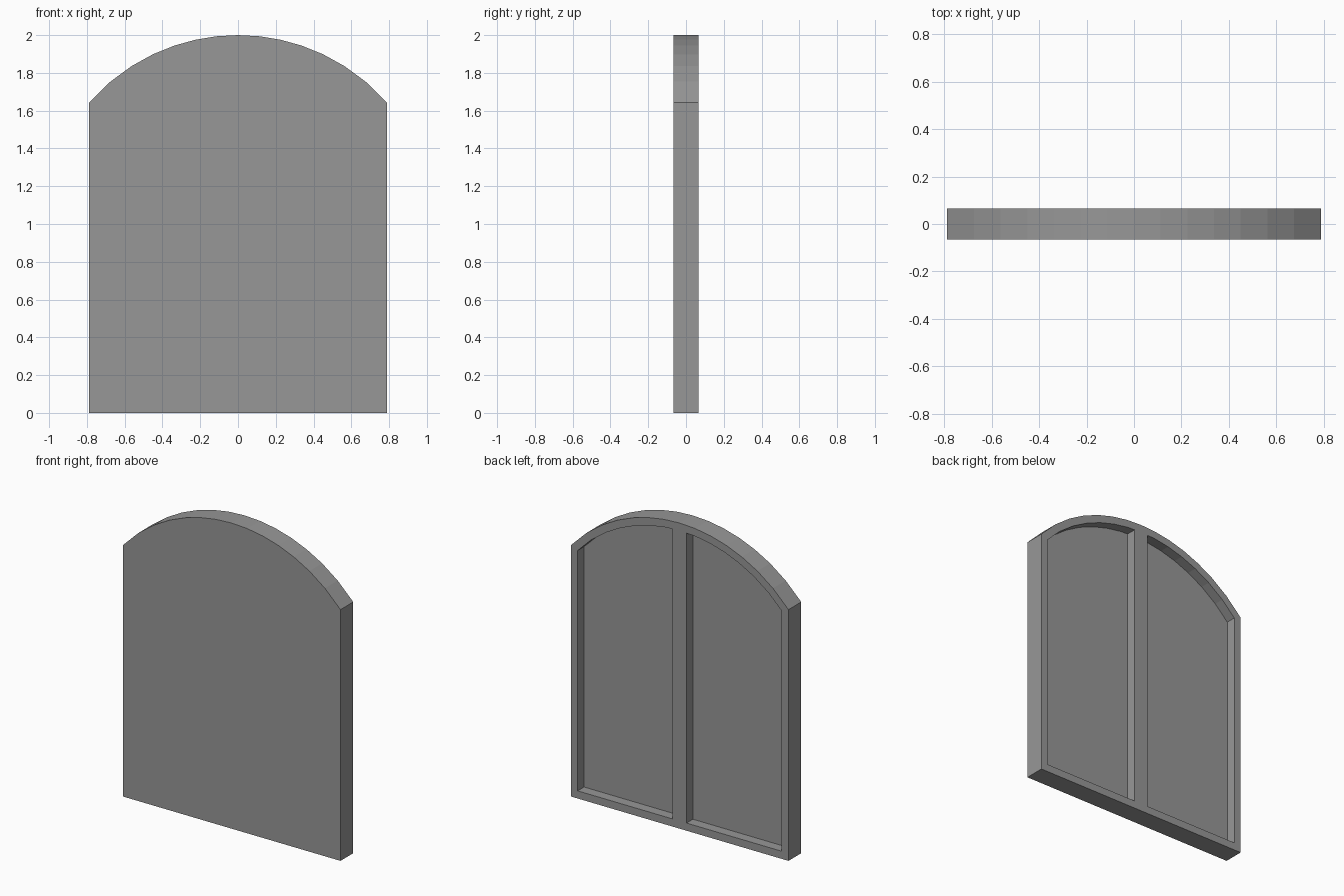
import bpy
import bmesh
import math

if "Cube" in bpy.data.objects:
    bpy.data.objects.remove(bpy.data.objects["Cube"], do_unlink=True)

HALF_W, HEIGHT, HALF_T = 0.788, 2.0, 0.066
RADIUS = 1.05      # radius of the arched top
STEPS = 14         # flat facets along the arch
BORDER = 0.05      # frame width around each recess
RECESS = 0.066     # depth of each recess

# One grey material
grey = bpy.data.materials.new("Grey")
grey.use_nodes = True
colour = (0.31, 0.31, 0.31, 1.0)
grey.diffuse_color = colour
shader = grey.node_tree.nodes["Principled BSDF"]
shader.inputs["Base Color"].default_value = colour
shader.inputs["Roughness"].default_value = 0.8


def arch_z(x):
    return HEIGHT - RADIUS + math.sqrt(RADIUS ** 2 - x ** 2)


# Outline: bottom edge with a middle point, then the arch from right to left
xs = [HALF_W * (1 - 2 * i / STEPS) for i in range(STEPS + 1)]
outline = [(-HALF_W, 0), (0, 0), (HALF_W, 0)] + [(x, arch_z(x)) for x in xs]
n = len(outline)
top_mid = 3 + STEPS // 2

bm = bmesh.new()
front = [bm.verts.new((x, -HALF_T, z)) for x, z in outline]
back = [bm.verts.new((x, HALF_T, z)) for x, z in outline]

# Flat front and the rim
bm.faces.new(front)
for i in range(n):
    j = (i + 1) % n
    bm.faces.new((front[j], front[i], back[i], back[j]))

# Back in two halves, each inset into a recessed panel with a mullion between
halves = [
    bm.faces.new(reversed(back[1:top_mid + 1])),
    bm.faces.new(reversed(back[top_mid:] + back[:2])),
]
bm.normal_update()
bmesh.ops.inset_individual(bm, faces=halves, thickness=BORDER, use_even_offset=True)
bm.normal_update()
bmesh.ops.inset_individual(bm, faces=halves, thickness=0, depth=-RECESS)
bmesh.ops.recalc_face_normals(bm, faces=bm.faces[:])

mesh = bpy.data.meshes.new("arched_panel")
bm.to_mesh(mesh)
bm.free()
mesh.materials.append(grey)
panel = bpy.data.objects.new("arched_panel", mesh)
bpy.context.collection.objects.link(panel)
